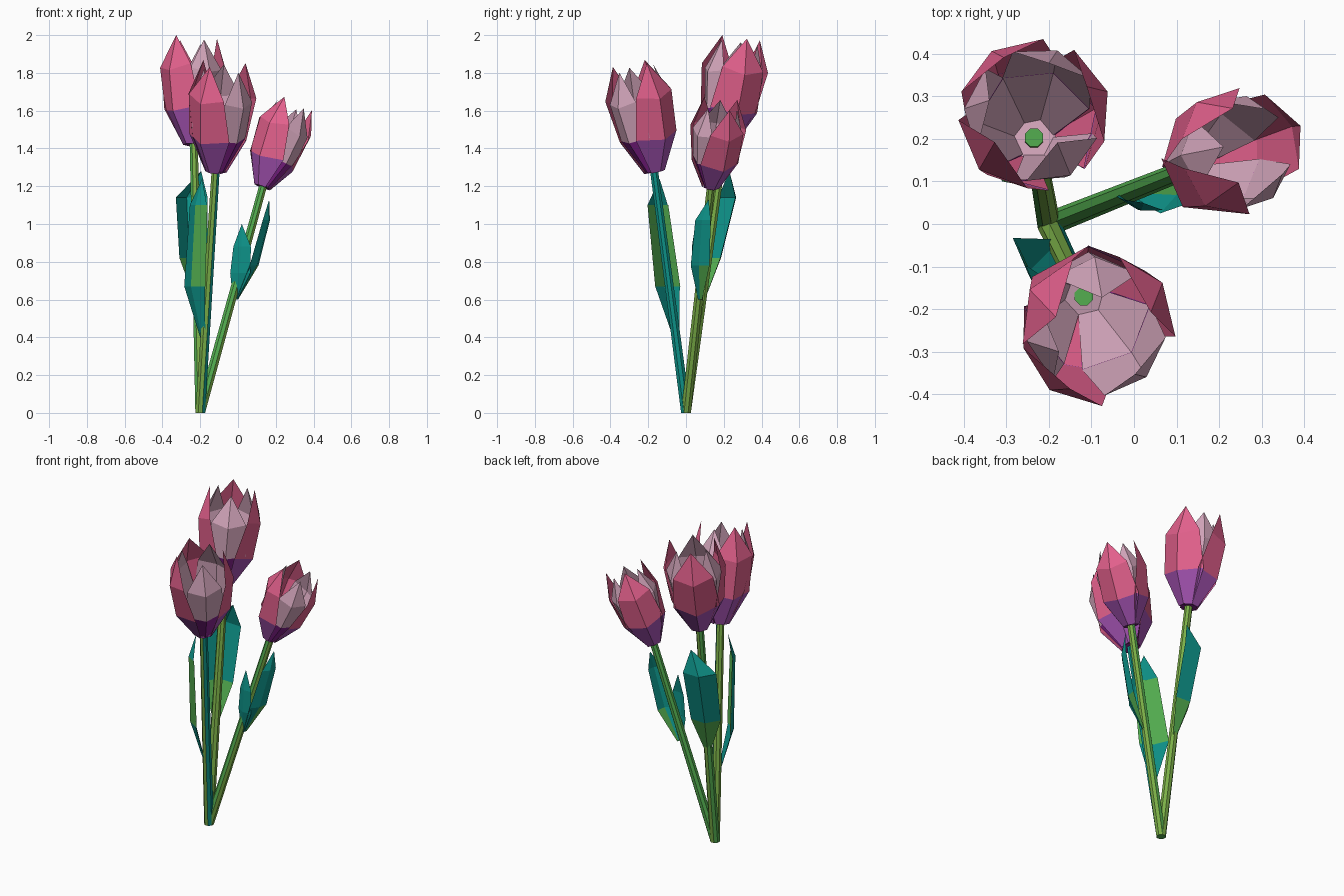
import bpy, math
from mathutils import Vector

if "Cube" in bpy.data.objects:
    bpy.data.objects.remove(bpy.data.objects["Cube"])


def material(name, rgb):
    m = bpy.data.materials.new(name)
    lin = [((c / 255 + 0.055) / 1.055) ** 2.4 for c in rgb]
    m.diffuse_color = (*lin, 1)
    m.use_nodes = True
    m.node_tree.nodes["Principled BSDF"].inputs["Base Color"].default_value = m.diffuse_color
    return m


PINK = material("petal_pink", (226, 96, 140))
MAUVE = material("petal_mauve", (212, 166, 188))
PURPLE = material("petal_purple", (166, 84, 180))
DEEP = material("deep_purple", (138, 36, 148))
GREEN = material("leaf_green", (84, 174, 80))
OLIVE = material("stem_olive", (124, 176, 72))
TEAL = material("leaf_teal", (14, 148, 138))


def build(name, verts, faces, mats, rule):
    """Make a flat-shaded mesh; rule(face) gives the material index."""
    me = bpy.data.meshes.new(name)
    me.from_pydata([tuple(v) for v in verts], [], faces)
    for m in mats:
        me.materials.append(m)
    for p in me.polygons:
        p.material_index = rule(p)
    ob = bpy.data.objects.new(name, me)
    bpy.context.collection.objects.link(ob)
    return ob


# three-column strip ending in a tip: rows of (left, centre, right)
def strip_faces(rows):
    faces = []
    for i in range(rows - 1):
        a, b = 3 * i, 3 * i + 3
        faces += [(a, a + 1, b + 1, b), (a + 1, a + 2, b + 2, b + 1)]
    a = 3 * (rows - 1)
    return faces + [(a, a + 1, a + 3), (a + 1, a + 2, a + 3)]


def polar(r, deg, z):
    return Vector((r * math.cos(math.radians(deg)), r * math.sin(math.radians(deg)), z))


# petal rows: centre radius, centre height, side radius, side height, half angle
OUTER = [(0.055, 0, 0.055, 0, 52), (0.155, 0.165, 0.155, 0.19, 58), (0.182, 0.38, 0.178, 0.41, 40)]
INNER = [(0.048, 0.005, 0.048, 0.005, 62), (0.138, 0.18, 0.138, 0.19, 52), (0.165, 0.37, 0.158, 0.39, 38)]


def petal(name, place, angle, rows, tip, mats):
    pts = []
    for rc, zc, rs, zs, half in rows:
        pts += [polar(rs, angle - half, zs), polar(rc, angle, zc), polar(rs, angle + half, zs)]
    pts.append(polar(tip[0], angle, tip[1]))
    build(name, [place(p) for p in pts], strip_faces(len(rows)), mats,
          lambda p: 0 if p.index < 2 else 1)
    # inside of the petal foot has the colour of the petal, not of the cup
    inside = []
    for k, p in enumerate(pts[:6]):
        s = 0.95 if k < 3 else 0.99
        inside.append(Vector((p.x * s, p.y * s, p.z + 0.004)))
    build(name + "_lining", [place(p) for p in inside], strip_faces(2)[:2], mats[1:], lambda p: 0)


def flower(name, base, axis, angles, scale):
    base = Vector(base)
    rot = Vector((0, 0, 1)).rotation_difference(Vector(axis))

    def place(p):
        return base + rot @ (p * scale)

    for i, a in enumerate(angles):
        petal(f"{name}_outer_petal_{i}", place, a, OUTER, (0.13, 0.573), (PURPLE, PINK))
        nxt = angles[(i + 1) % 3]
        mid = a + ((nxt - a) % 360) / 2
        petal(f"{name}_inner_petal_{i}", place, mid, INNER, (0.105, 0.55), (DEEP, MAUVE))
    # closed underside of the bloom and its inner floor
    for part, z, mat in (("cup_base", 0.002, DEEP), ("cup_floor", 0.01, MAUVE)):
        build(f"{name}_{part}", [place(polar(0.053, 60 * k, z)) for k in range(6)],
              [tuple(range(6))], [mat], lambda p: 0)


def stem(name, top, side_rule):
    n, bottom, top = 8, Vector((-0.2, 0, 0)), Vector(top)
    verts = [bottom + polar(0.028, 45 * k + 22.5, 0) for k in range(n)]
    verts += [top + polar(0.023, 45 * k + 22.5, 0) for k in range(n)]
    faces = [(k, (k + 1) % n, (k + 1) % n + n, k + n) for k in range(n)]
    faces += [tuple(reversed(range(n))), tuple(range(n, 2 * n))]
    build(name, verts, faces, (GREEN, OLIVE, TEAL),
          lambda p: 0 if p.index >= n else side_rule(p.normal))


def leaf(name, base, rows, tip, out_deg, green=(1,), fold=0.3, inner_green=()):
    """Leaf folded along its middle; rows are (centre, half width)."""
    out, side = polar(1, out_deg, 0), polar(1, out_deg + 90, 0)
    verts = []
    for c, w in [(base, 0.012)] + rows:
        c = Vector(c)
        verts += [c - side * w, c + out * w * fold, c + side * w]
    verts.append(Vector(tip))
    faces = strip_faces(len(rows) + 1)
    build(name, verts, faces, (GREEN, TEAL),
          lambda p: 0 if p.index in green else 1)
    if inner_green:  # green patch on the side facing the stem
        build(name + "_inside", [v - out * 0.004 for v in verts],
              [faces[i] for i in inner_green], [GREEN], lambda p: 0)


# stems
stem("front_stem", (-0.118, -0.17, 1.29), lambda n: 2 if n.x > 0.3 else 1)
stem("back_stem", (-0.235, 0.203, 1.445), lambda n: 0 if n.x < 0 else 1)
stem("right_stem", (0.135, 0.133, 1.21), lambda n: 0 if n.x < 0.2 else 1)

# blooms
flower("front_bloom", (-0.117, -0.167, 1.275), (0.035, -0.085, 0.42), (233, 35, 150), 1.02)
flower("back_bloom", (-0.235, 0.2, 1.42), (0.0, 0.06, 0.41), (225, 18, 123), 1.0)
flower("right_bloom", (0.13, 0.13, 1.195), (0.125, 0.042, 0.33), (237, 25, 130), 0.84)

# leaves
leaf("front_leaf", (-0.18, -0.045, 0.36),
     [((-0.23, -0.098, 0.67), 0.085), ((-0.21, -0.15, 1.1), 0.07)],
     (-0.19, -0.14, 1.24), 220, green=(3,), inner_green=(2, 3))
leaf("back_leaf", (-0.215, 0.09, 0.59),
     [((-0.235, 0.14, 0.82), 0.085), ((-0.245, 0.215, 1.14), 0.095)],
     (-0.195, 0.23, 1.28), 118, green=(0, 1), fold=0.6)
leaf("right_leaf_near", (-0.015, 0.07, 0.6),
     [((0.012, 0.05, 0.74), 0.055), ((0.022, 0.045, 0.88), 0.048)],
     (0.02, 0.05, 1.0), 255, green=())
leaf("right_leaf_far", (-0.005, 0.075, 0.6),
     [((0.085, 0.075, 0.78), 0.055), ((0.15, 0.09, 1.02), 0.045)],
     (0.165, 0.12, 1.13), 335, green=(1,))
